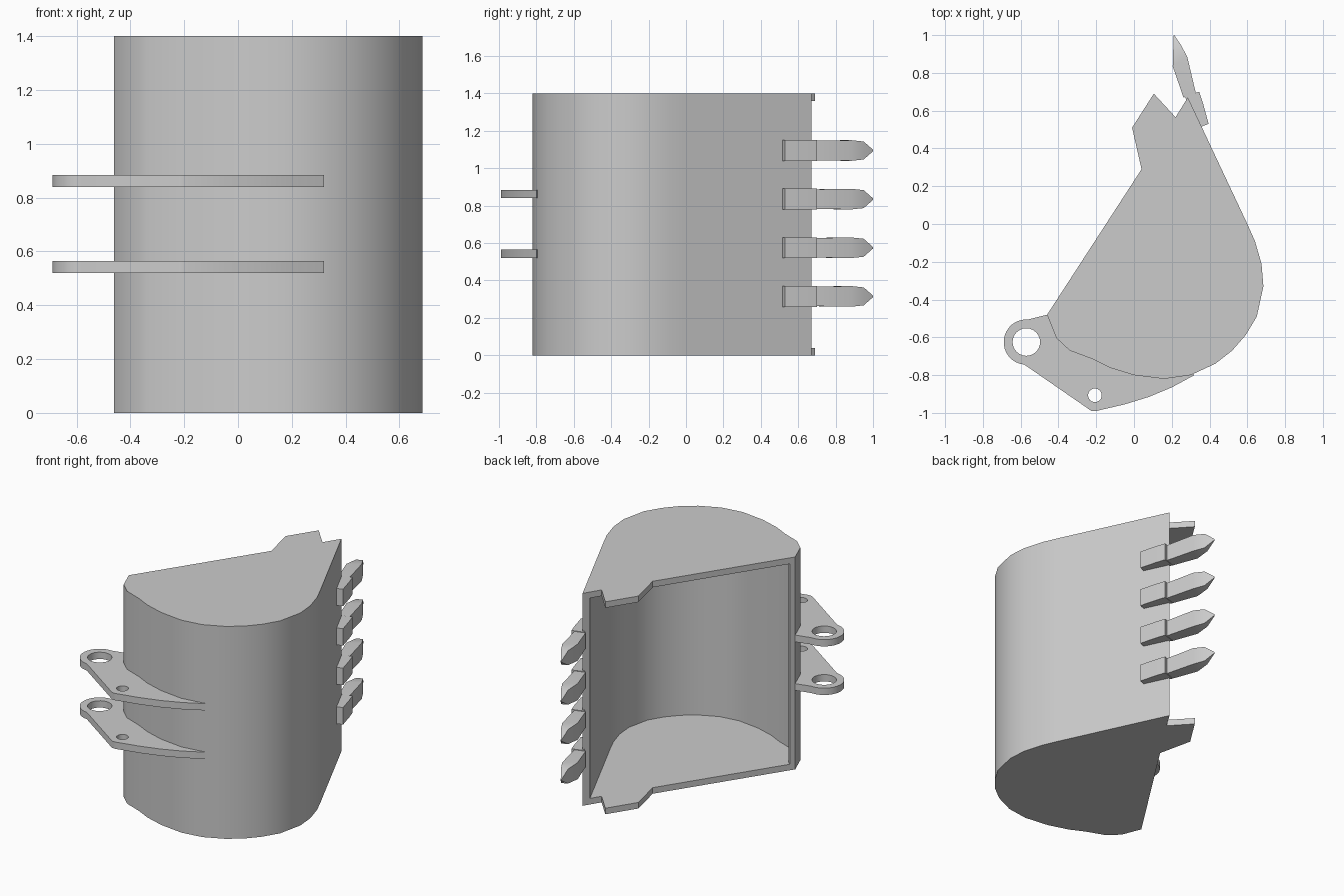
import bpy, bmesh, math
from mathutils import Vector

if "Cube" in bpy.data.objects:
    bpy.data.objects.remove(bpy.data.objects["Cube"])

H, T = 1.4, 0.04   # bucket width and plate thickness


def finish(name, bm, angle=35):
    bmesh.ops.recalc_face_normals(bm, faces=bm.faces)
    me = bpy.data.meshes.new(name)
    bm.to_mesh(me)
    bm.free()
    ob = bpy.data.objects.new(name, me)
    bpy.context.collection.objects.link(ob)
    smooth(ob, angle)
    return ob


def smooth(ob, angle=35):
    bpy.ops.object.select_all(action='DESELECT')
    ob.select_set(True)
    bpy.context.view_layer.objects.active = ob
    bpy.ops.object.shade_smooth_by_angle(angle=math.radians(angle))


def prism(name, pts, z0, z1):
    bm = bmesh.new()
    face = bm.faces.new([bm.verts.new((p[0], p[1], z0)) for p in pts])
    ext = bmesh.ops.extrude_face_region(bm, geom=[face])
    verts = [v for v in ext['geom'] if isinstance(v, bmesh.types.BMVert)]
    bmesh.ops.translate(bm, verts=verts, vec=(0, 0, z1 - z0))
    return finish(name, bm)


def loft(name, sections, z):
    # each section: two profile points and a half width
    bm = bmesh.new()
    rings = []
    for a, b, w in sections:
        rings.append([bm.verts.new((p[0], p[1], z + s * w))
                      for p, s in ((a, -1), (b, -1), (b, 1), (a, 1))])
    for r, q in zip(rings, rings[1:]):
        for i in range(4):
            bm.faces.new((r[i], r[(i + 1) % 4], q[(i + 1) % 4], q[i]))
    bm.faces.new(rings[0])
    bm.faces.new(rings[-1])
    return finish(name, bm)


def cut(ob, cutter):
    m = ob.modifiers.new("cut", 'BOOLEAN')
    m.operation, m.solver, m.object = 'DIFFERENCE', 'EXACT', cutter
    bpy.ops.object.select_all(action='DESELECT')
    bpy.context.view_layer.objects.active = ob
    ob.select_set(True)
    # the cut goes first so the smoothing comes last
    bpy.ops.object.modifier_move_to_index(modifier=m.name, index=0)
    bpy.ops.object.modifier_apply(modifier=m.name)
    bpy.data.objects.remove(cutter)
    smooth(ob)


def circle(cx, cy, r, a0=0, a1=360, n=24):
    return [(cx + r * math.cos(math.radians(a0 + (a1 - a0) * i / n)),
             cy + r * math.sin(math.radians(a0 + (a1 - a0) * i / n)))
            for i in range(n + (a1 - a0 != 360))]


def offset(pts, d):
    out = []
    P = [Vector(p) for p in pts]
    for i, p in enumerate(P):
        t = (P[min(i + 1, len(P) - 1)] - P[max(i - 1, 0)]).normalized()
        out.append(p + Vector((t.y, -t.x)) * d)
    return out


# Bucket shell: curved back with two side plates and their corner tabs
wall = [(.285, .67), (.60, 0), (.64, -.09), (.675, -.21), (.685, -.33),
        (.65, -.49), (.59, -.59), (.52, -.67), (.43, -.74), (.30, -.80),
        (.16, -.82), (0, -.80), (-.13, -.76), (-.22, -.715), (-.34, -.67),
        (-.41, -.605), (-.46, -.48)]
tab = [(.04, .29), (-.01, .51), (.105, .69), (.22, .565)]
shell = prism("bucket_shell", wall + tab, 0, H)
inner = offset(wall, T)
out = Vector((-.839, .545)) * .5
cut(shell, prism("cavity_cutter", inner + [inner[-1] + out, inner[0] + out], T, H - T))

# Hinge ears with two pin holes each
ear = (circle(-.57, -.625, .12, 85, 265, 16)
       + [(-.225, -.99), (-.20, -.99), (-.05, -.955), (.08, -.915), (.2, -.865), (.32, -.80)]
       + offset(wall, .02)[9:] + [(-.46, -.48)])
for i, z in enumerate((.52, .84)):
    ob = prism(f"hinge_ear_{i + 1}", ear, z, z + .045)
    for x, y, r in ((-.57, -.625, .073), (-.207, -.907, .036)):
        cut(ob, prism("pin_cutter", circle(x, y, r), z - .1, z + .2))

# Digging teeth on their adapters
for i in range(4):
    z = .315 + .26 * i
    loft(f"tooth_adapter_{i + 1}", [((.355, .515), (.395, .53), .056),
                                    ((.30, .63), (.365, .64), .056),
                                    ((.265, .675), (.345, .70), .056)], z)
    loft(f"tooth_{i + 1}", [((.262, .67), (.328, .69), .052),
                            ((.205, .835), (.282, .885), .055),
                            ((.208, .93), (.247, .95), .048),
                            ((.209, .998), (.213, 1.0), .004)], z)
